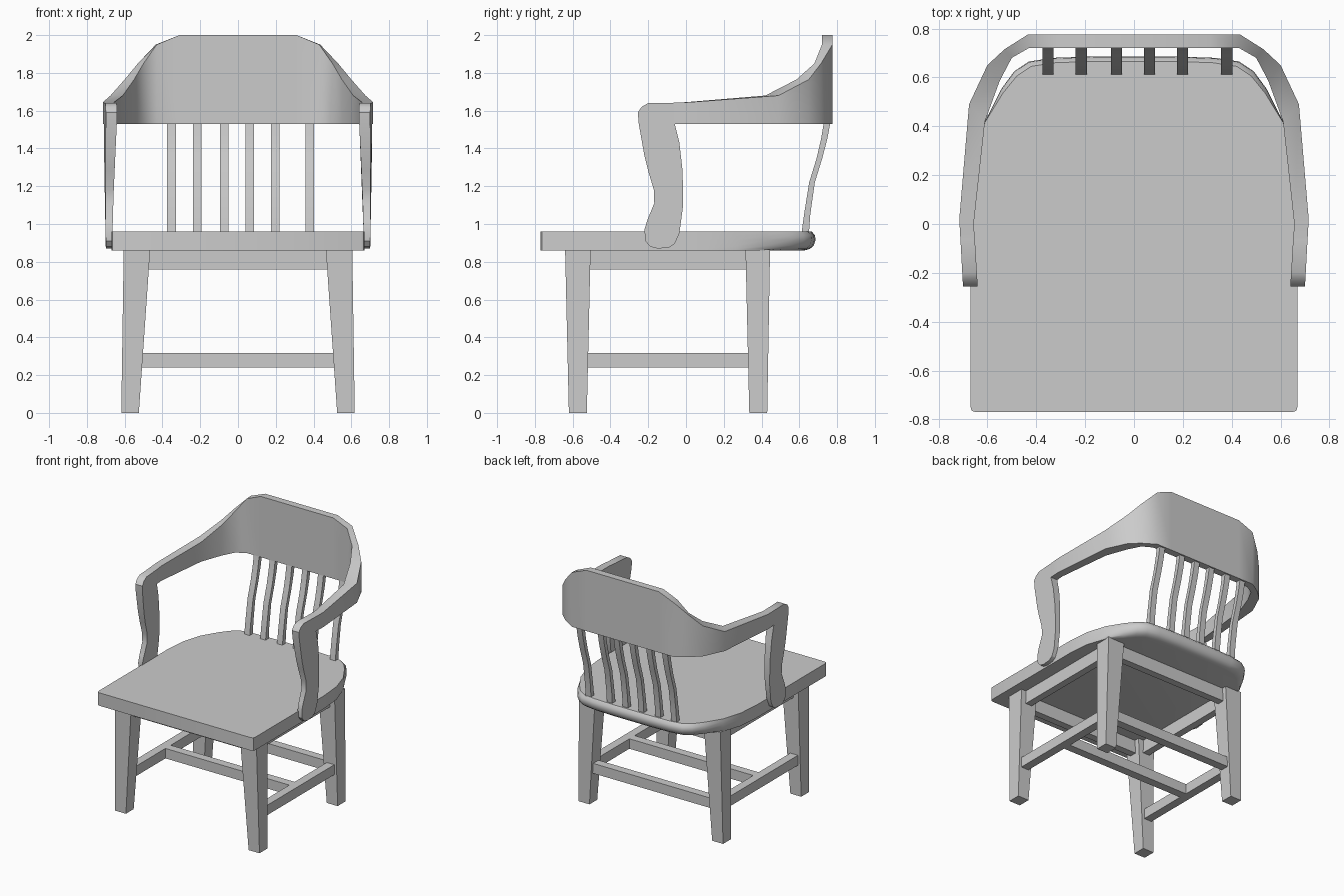
import bpy, bmesh, math

if "Cube" in bpy.data.objects:
    bpy.data.objects.remove(bpy.data.objects["Cube"])


def make(name, verts, faces, smooth=None):
    me = bpy.data.meshes.new(name)
    me.from_pydata(verts, [], faces)
    bm = bmesh.new()
    bm.from_mesh(me)
    bmesh.ops.recalc_face_normals(bm, faces=bm.faces)
    bm.to_mesh(me)
    bm.free()
    ob = bpy.data.objects.new(name, me)
    bpy.context.collection.objects.link(ob)
    if smooth:
        bpy.ops.object.select_all(action='DESELECT')
        ob.select_set(True)
        bpy.context.view_layer.objects.active = ob
        bpy.ops.object.shade_smooth_by_angle(angle=math.radians(smooth))
    return ob


def loft(name, rings, smooth=None):
    """Skin closed rings of equal length and cap both ends."""
    n = len(rings[0])
    verts = [v for r in rings for v in r]
    faces = [(i * n + j, i * n + (j + 1) % n, (i + 1) * n + (j + 1) % n, (i + 1) * n + j)
             for i in range(len(rings) - 1) for j in range(n)]
    faces += [tuple(range(n)), tuple(range(len(verts) - n, len(verts)))]
    return make(name, verts, faces, smooth)


def rect(x0, x1, y0, y1, z):
    return [(x0, y0, z), (x1, y0, z), (x1, y1, z), (x0, y1, z)]


def box(name, x0, x1, y0, y1, z0, z1):
    return loft(name, [rect(x0, x1, y0, y1, z0), rect(x0, x1, y0, y1, z1)])


# Seat: square front, rounded back with a rolled rear edge
half = [(0.65, -0.77), (0.665, -0.763), (0.67, -0.745), (0.67, 0.1), (0.655, 0.27),
        (0.61, 0.42), (0.545, 0.55), (0.49, 0.625), (0.43, 0.665), (0.33, 0.68), (0.15, 0.686)]
outline = half + [(-x, y) for x, y in reversed(half)]
rings = []
for z, off in [(0.86, 0.06), (0.868, 0.03), (0.885, 0.01), (0.915, 0), (0.94, 0.003), (0.96, 0.02)]:
    ring = []
    for x, y in outline:
        t = max(0, min(1, (y - 0.4) / 0.2)) * off
        ring.append((x * (1 - t), y - t, z))
    rings.append(ring)
loft("seat", rings, 35)

# Back rail sweeping into the arms: inner xy, outer xy, top height
st = [(0.31, 0.72, 0.31, 0.775, 2.0), (0.43, 0.72, 0.435, 0.775, 1.95),
      (0.50, 0.68, 0.53, 0.715, 1.85), (0.55, 0.585, 0.60, 0.65, 1.765),
      (0.61, 0.42, 0.675, 0.49, 1.68), (0.656, 0.0, 0.715, 0.02, 1.645),
      (0.6515, -0.06, 0.7105, -0.06, 1.642)]
rail = []
for s in (-1, 1):
    for a, b, c, d, z in (reversed(st) if s < 0 else st):
        rail.append([(s * a, b, 1.53), (s * c, d, 1.53), (s * c, d, z), (s * a, b, z)])
loft("back_rail_and_arms", rail, 35)

# Arm posts: curvy side profile, slightly thinner towards the bottom
post = [(-0.06, 1.642), (-0.20, 1.64), (-0.235, 1.62), (-0.255, 1.59), (-0.25, 1.53), (-0.22, 1.36),
        (-0.20, 1.28), (-0.17, 1.18), (-0.168, 1.11), (-0.205, 1.02), (-0.22, 0.97),
        (-0.215, 0.91), (-0.19, 0.88), (-0.15, 0.87), (-0.09, 0.875), (-0.06, 0.895),
        (-0.035, 0.95), (-0.015, 1.1), (-0.018, 1.28), (-0.035, 1.43), (-0.06, 1.53)]
for s, side in ((-1, "left"), (1, "right")):
    inner, outer = [], []
    for y, z in post:
        t = min(1, (z - 0.87) / 0.7)
        xo = 0.70 + (y + 0.25) * 0.055 * t
        xi = 0.668 + (0.64 + (y + 0.25) * 0.06 - 0.668) * t
        inner.append((s * xi, y, z))
        outer.append((s * xo, y, z))
    loft(side + "_arm_post", [inner, outer], 30)

# Bent back slats
bend = [(0.94, 0.61, 0.65), (1.05, 0.625, 0.658), (1.22, 0.652, 0.682),
        (1.35, 0.692, 0.722), (1.45, 0.715, 0.748), (1.54, 0.73, 0.765)]
for i, x in enumerate((-0.352, -0.216, -0.072, 0.063, 0.198, 0.38)):
    loft(f"back_slat_{i + 1}", [rect(x - 0.023, x + 0.023, a, b, z) for z, a, b in bend], 30)

# Tapered legs, side aprons and side stretchers
for s, side in ((-1, "left"), (1, "right")):
    for row, top, foot in (("front", (-0.64, -0.505), (-0.62, -0.525)),
                           ("back", (0.315, 0.445), (0.335, 0.43))):
        loft(f"{row}_{side}_leg", [rect(s * 0.525, s * 0.618, *foot, 0),
                                   rect(s * 0.465, s * 0.605, *top, 0.865)])
    box(side + "_apron", s * 0.51, s * 0.565, -0.53, 0.34, 0.76, 0.865)
    box(side + "_stretcher", s * 0.53, s * 0.595, -0.54, 0.35, 0.24, 0.317)

# Front and back aprons, back stretcher and centre cross stretcher
box("front_apron", -0.49, 0.49, -0.6, -0.545, 0.76, 0.865)
box("back_apron", -0.49, 0.49, 0.355, 0.41, 0.76, 0.865)
box("back_stretcher", -0.53, 0.53, 0.35, 0.415, 0.24, 0.317)
box("centre_stretcher", -0.54, 0.54, -0.13, -0.065, 0.24, 0.317)
